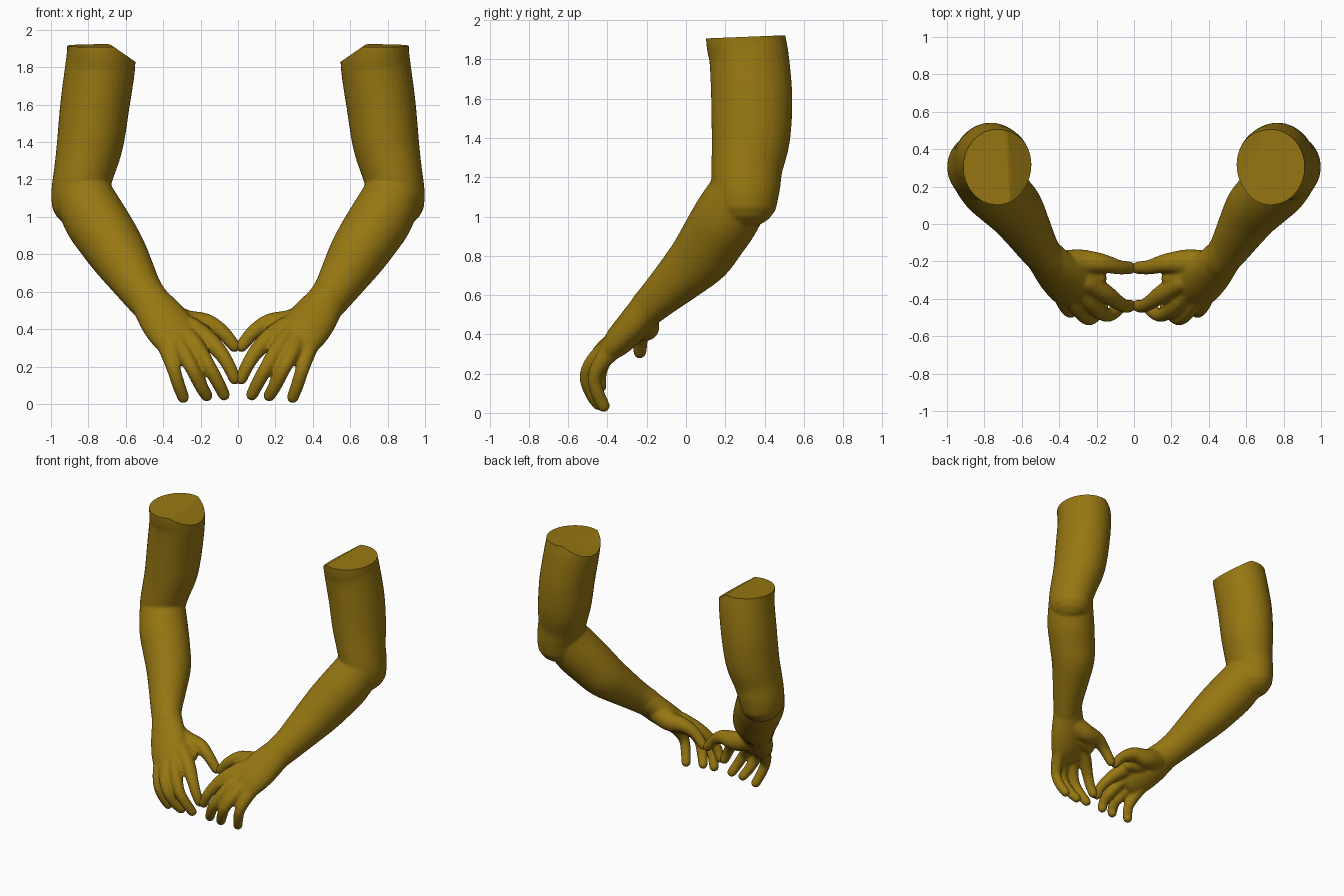
import bpy
import bmesh
import math
from mathutils import Vector, Matrix

cube = bpy.data.objects.get("Cube")
if cube:
    bpy.data.objects.remove(cube, do_unlink=True)

# Single ochre skin colour
OCHRE = (0.31, 0.185, 0.006, 1.0)
skin = bpy.data.materials.new("ochre_skin")
skin.use_nodes = True
skin.diffuse_color = OCHRE
skin.node_tree.nodes["Principled BSDF"].inputs["Base Color"].default_value = OCHRE


def spline(points, steps=4):
    """Catmull-Rom curve through sections of any dimension."""
    pts = [Vector(p) for p in points]
    pts = [pts[0] * 2 - pts[1]] + pts + [pts[-1] * 2 - pts[-2]]
    out = []
    for a, b, c, d in zip(pts, pts[1:], pts[2:], pts[3:]):
        for i in range(steps):
            t = i / steps
            out.append((b * 2 + (c - a) * t + (a * 2 - b * 5 + c * 4 - d) * t ** 2
                        + (b * 3 - a - c * 3 + d) * t ** 3) / 2)
    out.append(pts[-2])
    return out


def limb(bm, sections, wide, sides=24):
    """Closed round-ended tube; a section is x, y, z, wide radius, thin radius."""
    path = spline(sections)
    centres = [Vector(s[:3]) for s in path]
    rings = []
    last = len(path) - 1
    for i, s in enumerate(path):
        tangent = (centres[min(i + 1, last)] - centres[max(i - 1, 0)]).normalized()
        rows = [(0, 1)]
        caps = [(k, math.sqrt(1 - k * k)) for k in (0.4, 0.7, 0.9, 0.98)]
        if i == 0:
            rows = [(-k, r) for k, r in reversed(caps)] + rows
        if i == last:
            rows = rows + caps
        u = (wide - tangent * wide.dot(tangent)).normalized()
        v = tangent.cross(u)
        for shift, scale in rows:
            middle = centres[i] + tangent * shift * min(s[3], s[4])
            ring = []
            for j in range(sides):
                angle = math.tau * j / sides
                ring.append(bm.verts.new(middle + scale * (
                    u * s[3] * math.cos(angle) + v * s[4] * math.sin(angle))))
            rings.append(ring)
    for a, b in zip(rings, rings[1:]):
        for j in range(sides):
            k = (j + 1) % sides
            bm.faces.new((a[j], a[k], b[k], b[j]))
    bm.faces.new(rings[0][::-1])
    bm.faces.new(rings[-1])


def round_limb(bm, points, wide):
    limb(bm, [(x, y, z, r, r) for x, y, z, r in points], wide, 16)


UPPER_ARM = [
    (.73, .3, 2.05, .18, .20), (.732, .305, 1.9, .182, .203),
    (.737, .322, 1.8, .187, .203), (.765, .335, 1.6, .185, .207),
    (.79, .33, 1.4, .178, .20), (.822, .31, 1.25, .162, .182),
    (.845, .305, 1.15, .152, .175), (.853, .305, 1.09, .147, .165),
]
FOREARM = [
    (.835, .285, 1.13, .155, .16), (.77, .208, 1.0, .168, .17),
    (.705, .145, .9, .165, .165), (.64, .078, .8, .155, .157),
    (.578, -.02, .7, .135, .132), (.515, -.125, .6, .114, .106),
    (.46, -.2, .53, .106, .09),
]
PALM = [
    (.48, -.17, .55, .106, .09), (.455, -.2, .525, .112, .09),
    (.395, -.27, .445, .13, .085), (.34, -.34, .37, .13, .075),
    (.295, -.395, .315, .115, .052),
]
FINGERS = [
    # index, middle, ring, little
    [(.25, -.31, .41, .055), (.155, -.37, .34, .05), (.085, -.42, .262, .04),
     (.045, -.44, .195, .036), (.018, -.437, .135, .033)],
    [(.30, -.33, .40, .045), (.225, -.43, .31, .046), (.155, -.485, .2, .038),
     (.11, -.475, .12, .036), (.075, -.445, .05, .033)],
    [(.34, -.33, .39, .045), (.295, -.45, .285, .045), (.245, -.505, .19, .038),
     (.2, -.48, .1, .036), (.168, -.445, .045, .033)],
    [(.41, -.31, .38, .055), (.37, -.42, .27, .045), (.342, -.465, .18, .037),
     (.317, -.45, .1, .035), (.293, -.42, .036, .033)],
]
THUMB = [
    (.38, -.22, .47, .08), (.28, -.205, .435, .07), (.17, -.21, .432, .052),
    (.085, -.23, .385, .04), (.02, -.235, .31, .034),
]
THUMB_WEB = [(.36, -.27, .44, .07), (.27, -.275, .41, .062), (.19, -.29, .385, .045)]

# Overlapping limbs of one arm
bm = bmesh.new()
across = Vector((.2, -.06, -.08))
limb(bm, UPPER_ARM, Vector((1, 0, 0)), 32)
limb(bm, FOREARM, Vector((.84, 0, -.54)), 32)
limb(bm, PALM, across, 32)
for finger in FINGERS:
    round_limb(bm, finger, across)
for piece in (THUMB, THUMB_WEB):
    round_limb(bm, piece, Vector((0, 1, 0)))
bmesh.ops.recalc_face_normals(bm, faces=bm.faces)
mesh = bpy.data.meshes.new("arm_parts")
bm.to_mesh(mesh)
bm.free()
parts = bpy.data.objects.new("arm_parts", mesh)
bpy.context.collection.objects.link(parts)

# Fuse the limbs into one smooth skin
fuse = parts.modifiers.new("fuse", "REMESH")
fuse.mode = "VOXEL"
fuse.voxel_size = 0.01
soften = parts.modifiers.new("soften", "SMOOTH")
soften.factor = 0.5
soften.iterations = 6
graph = bpy.context.evaluated_depsgraph_get()
fused = bpy.data.meshes.new_from_object(parts.evaluated_get(graph))
bpy.data.objects.remove(parts, do_unlink=True)

# Cut the shoulder end almost flat, with a slanted inner corner
bm = bmesh.new()
bm.from_mesh(fused)
for point, normal in (((.7, .3, 1.915), (0, -.04, 1)), ((.55, .3, 1.83), (-.09, 0, .13))):
    bmesh.ops.bisect_plane(bm, geom=bm.verts[:] + bm.edges[:] + bm.faces[:],
                           plane_co=point, plane_no=Vector(normal).normalized(),
                           clear_outer=True)
    rim = [e for e in bm.edges if e.is_boundary]
    bmesh.ops.holes_fill(bm, edges=rim, sides=0)

# Left arm and its mirror image
for name, side in (("left_arm", 1), ("right_arm", -1)):
    copy = bm.copy()
    if side < 0:
        bmesh.ops.transform(copy, matrix=Matrix.Scale(-1, 4, (1, 0, 0)), verts=copy.verts)
    bmesh.ops.recalc_face_normals(copy, faces=copy.faces)
    data = bpy.data.meshes.new(name)
    copy.to_mesh(data)
    copy.free()
    data.materials.clear()
    data.materials.append(skin)
    arm = bpy.data.objects.new(name, data)
    bpy.context.collection.objects.link(arm)
    bpy.ops.object.select_all(action="DESELECT")
    arm.select_set(True)
    bpy.context.view_layer.objects.active = arm
    bpy.ops.object.shade_smooth_by_angle(angle=math.radians(35))
bm.free()
